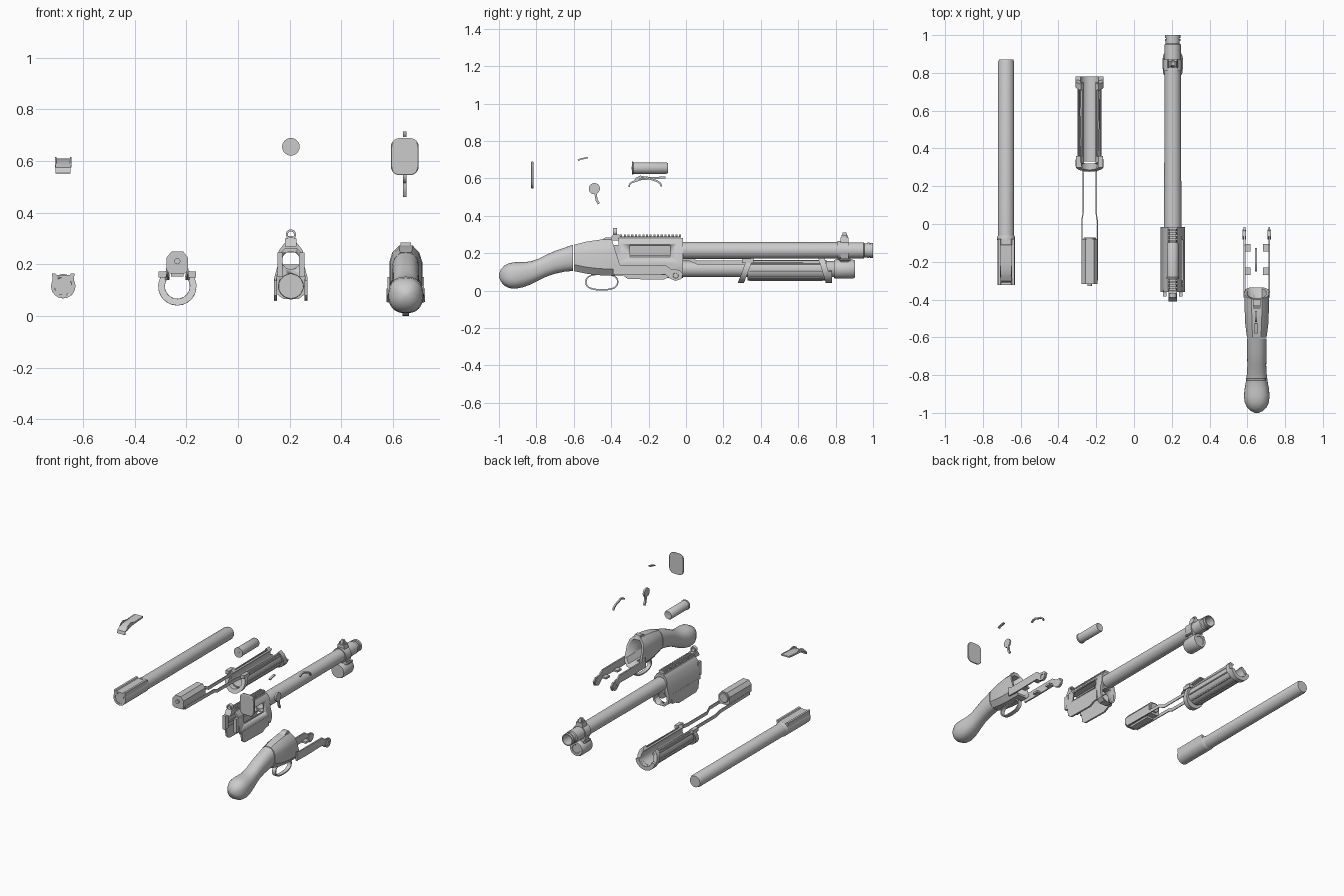
import bpy, bmesh, math
from mathutils import Vector

if "Cube" in bpy.data.objects:
    bpy.data.objects.remove(bpy.data.objects["Cube"])
V = Vector

def make(name, rings, cap=True, closed=False, smooth=True):
    """Skin a list of equal-length closed rings."""
    bm = bmesh.new()
    vs = [[bm.verts.new(p) for p in r] for r in rings]
    n, m = len(rings[0]), len(rings)
    for i in range(m if closed else m - 1):
        a, b = vs[i], vs[(i + 1) % m]
        for k in range(n):
            bm.faces.new((a[k], a[(k + 1) % n], b[(k + 1) % n], b[k]))
    if cap and not closed:
        bm.faces.new(vs[0])
        bm.faces.new(vs[-1])
    bmesh.ops.recalc_face_normals(bm, faces=bm.faces)
    me = bpy.data.meshes.new(name)
    bm.to_mesh(me)
    bm.free()
    ob = bpy.data.objects.new(name, me)
    bpy.context.collection.objects.link(ob)
    if smooth:
        bpy.ops.object.select_all(action='DESELECT')
        bpy.context.view_layer.objects.active = ob
        ob.select_set(True)
        bpy.ops.object.shade_smooth_by_angle(angle=math.radians(32))
    return ob

def box(name, x0, x1, y0, y1, z0, z1):
    return make(name, [[V((x, y, z)) for x, z in ((x0, z0), (x1, z0), (x1, z1), (x0, z1))] for y in (y0, y1)])

def prism_y(name, x, pts, y0, y1, shear=0, zc=0):
    return make(name, [[V((x + a, y + shear * (z - zc), z)) for a, z in pts] for y in (y0, y1)])

def prism_x(name, x0, x1, pts):
    return make(name, [[V((x, y, z)) for y, z in pts] for x in (x0, x1)])

def lathe(name, x, z, prof, hollow=False, n=32):
    """Turn (y, radius) points about a y axis; hollow closes the profile on itself."""
    rings = [[V((x + r * math.cos(2 * math.pi * k / n), y, z + r * math.sin(2 * math.pi * k / n)))
              for k in range(n)] for y, r in prof]
    return make(name, rings, closed=hollow)

def strip(name, x, w, t, path, closed=False):
    """Flat bar of width w and thickness t following a (y, z) path."""
    rings, m = [], len(path)
    for i, (y, z) in enumerate(path):
        p = path[(i - 1) % m] if closed or i else path[0]
        q = path[(i + 1) % m] if closed or i < m - 1 else path[-1]
        d = V((q[0] - p[0], q[1] - p[1])).normalized() * t / 2
        rings.append([V((x + s * w / 2, y - e * d.y, z + e * d.x)) for s, e in ((-1, -1), (1, -1), (1, 1), (-1, 1))])
    return make(name, rings, closed=closed)

def mirror(half):
    return half + [(-a, z) for a, z in reversed(half)]

def arc(r, a0, a1, n, zc):
    return [(r * math.cos(math.radians(a0 + (a1 - a0) * i / n)),
             zc + r * math.sin(math.radians(a0 + (a1 - a0) * i / n))) for i in range(n + 1)]

def cut(ob, cutter):
    cutter.hide_render = True
    m = ob.modifiers.new("cut", 'BOOLEAN')
    m.object, m.operation, m.solver = cutter, 'DIFFERENCE', 'EXACT'
    bpy.context.view_layer.objects.active = ob
    bpy.ops.object.modifier_apply(modifier=m.name)
    bpy.data.objects.remove(cutter)

# ---- magazine tube with feed trough
X = -.677
lathe("magazine_tube", X, .115, [(-.318, .03), (-.318, .034), (-.31, .034), (-.31, .043), (.855, .043), (.87, .038)])
trough = [(-.318, .045), (-.085, .047)]
sec = arc(.047, 30, -210, 20, .115)
sec = sec + [(-.044, .165), (-.03, .165), (-.026, .158), (.026, .158), (.03, .165), (.044, .165)]
prism_y("feed_trough", X, sec, -.322, -.08)
cut(bpy.data.objects["feed_trough"], lathe("trough_cutter", X, .115, [(-.4, .0335), (-.295, .0335)]))
lathe("trough_collar", X, .115, [(-.085, .047), (-.07, .047), (-.06, .043)])

# ---- shell carrier above it
strip("carrier_plate", X, .058, .008, [(-.305, .553), (-.3, .572), (-.28, .583), (-.25, .597), (-.2, .6), (-.11, .605)])
for s in (-1, 1):
    prism_x("carrier_ear", X + s * .029 - .003, X + s * .029 + .003,
            [(-.285, .575), (-.24, .59), (-.11, .6), (-.115, .61), (-.2, .606), (-.245, .615), (-.27, .602)])

# ---- pump forend with action bars and bolt
X, Z = -.235, .115
def c_ring(ri, ro, n=12):
    return arc(ro, 128, 412, n, Z) + arc(ri, 412, 128, n, Z)
prism_y("forend_body", X, c_ring(.048, .06, 18), .33, .75)
for k in range(7):
    a = math.radians(150 + k * 40)
    lathe("forend_rib", X + .058 * math.cos(a), Z + .058 * math.sin(a), [(.34, .006), (.73, .006)], n=8)
prism_y("forend_rear_flange", X, c_ring(.049, .075), .305, .338, .38, Z)
prism_y("forend_front_flange", X, c_ring(.049, .075), .725, .758, -.3, Z)
prism_y("forend_front_lip", X, arc(.075, 190, 350, 10, Z) + arc(.049, 350, 190, 10, Z), .755, .78)
for s in (-1, 1):
    make("action_bar", [[V((X + s * (b + t), y, z + h)) for t, h in ((-.003, -.011), (.003, -.011), (.003, .011), (-.003, .011))]
                        for y, z, b in ((.74, .15, .052), (.32, .15, .045), (.27, .15, .034), (.06, .15, .034), (.02, .168, .041), (-.3, .172, .041))])
    box("action_bar_lug", X + s * .058 - .014, X + s * .058 + .014, .3, .36, .148, .172)
bolt = [(.03, .165), (.042, .178), (.042, .225), (.022, .25)]
prism_y("bolt", X, mirror(bolt), -.318, -.08)
cut(bpy.data.objects["bolt"], lathe("pin_hole", X, .212, [(-.4, .006), (-.25, .006)], n=12))
lathe("bolt_face", X, .212, [(-.085, .033), (-.075, .033), (-.072, .03)])
lathe("firing_pin", X, .212, [(-.328, .012), (-.31, .012)], n=12)
box("bolt_foot", X - .024, X + .024, -.29, -.12, .152, .17)

# ---- barrel
X = .205
lathe("barrel", X, .215, [(-.06, .046), (.95, .043), (.955, .037), (.97, .037), (.97, .041), (.98, .041), (.98, .036),
                          (.985, .036), (.985, .04), (1, .04), (1, .034), (-.06, .034)], True)
lathe("barrel_clamp", X, .215, [(.81, .05), (.87, .05), (.87, .041), (.81, .041)], True)
lathe("magazine_cap", X, .115, [(.79, .047), (.8, .051), (.89, .051), (.903, .046), (.903, .03), (.9, .028)])
prism_y("barrel_bridge", X, [(-.05, .2), (-.035, .15), (.035, .15), (.05, .2), (.043, .2), (-.043, .2)], .825, .87)
for s in (-1, 1):
    lathe("clamp_screw", X + s * .047, .165, [(.82, .008), (.88, .008)], n=10)
prism_y("sight_base", X, [(-.03, .245), (.03, .245), (.022, .285), (-.022, .285)], .825, .87)
prism_x("front_sight", X - .009, X + .009, [(.83, .28), (.868, .28), (.858, .31), (.838, .31)])
for s in (-1, 1):
    box("sight_wing", X + s * .016 - .003, X + s * .016 + .003, .832, .862, .28, .297)

# ---- upper receiver shell, open below
outer = [(0.026, .28), (.047, .252), (.053, .19), (.064, .15), (.064, .135)]
inner = [(.055, .135), (.055, .15), (.045, .19), (.042, .24), (.022, .262)]
half = outer + inner
sec = outer + inner + [(-a, z) for a, z in reversed(inner)] + [(-a, z) for a, z in reversed(outer)]
shell = prism_y("receiver_shell", X, sec, -.36, -.04)
cut(shell, box("port_cutter", X + .03, X + .09, -.3, -.085, .18, .245))
wall = prism_y("receiver_front", X, mirror([(.03, .066), (.055, .085), (.064, .12), (.064, .15), (.053, .19), (.047, .252), (.026, .28)]), -.065, -.015)
cut(wall, lathe("bore_cutter", X, .215, [(-.2, .036), (.1, .036)]))
cut(wall, lathe("magazine_cutter", X, .115, [(-.2, .048), (.1, .048)]))
for s in (-1, 1):
    prism_x("side_skirt", X + s * .059 - .006, X + s * .059 + .006,
            [(-.345, .145), (-.335, .08), (-.31, .062), (-.12, .058), (-.085, .075), (-.05, .08), (-.05, .145)])
    prism_x("inner_guide", X + s * .046 - .004, X + s * .046 + .004, [(-.34, .175), (-.34, .187), (-.07, .187), (-.07, .175)])
    box("rear_lug", X + s * .042 - .01, X + s * .042 + .01, -.385, -.35, .15, .245)
box("rail_base", X - .018, X + .018, -.36, -.03, .276, .29)
for i in range(17):
    y = -.352 + i * .0197
    prism_y("rail_tooth", X, [(-.017, .288), (-.022, .293), (-.018, .301), (.018, .301), (.022, .293), (.017, .288)], y, y + .011)
prism_x("rear_sight_base", X - .022, X + .022, [(-.41, .268), (-.345, .268), (-.355, .3), (-.39, .3)])
lathe("rear_sight_ring", X, .315, [(-.39, .02), (-.368, .02), (-.368, .012), (-.39, .012)], True, 20)

# ---- loose shell
lathe("shell_case", X, .655, [(-.29, .034), (-.283, .034), (-.28, .031), (-.105, .031), (-.097, .026), (-.1, .008)])
lathe("shell_primer", X, .655, [(-.292, .008), (-.285, .008)], n=16)

# ---- trigger frame
X = .65
def oct_ring(y, hw, z0, z1, shear=0):
    h = [(hw * .55, z0), (hw, z0 + .035), (hw, z0 + (z1 - z0) * .66), (hw * .82, z0 + (z1 - z0) * .86), (hw * .42, z1)]
    return [V((X + a, y - shear * (z - z0), z)) for a, z in mirror(h)]
frame = make("trigger_frame", [oct_ring(-.6, .052, .104, .245), oct_ring(-.53, .061, .09, .262),
                               oct_ring(-.46, .064, .082, .272), oct_ring(-.335, .064, .08, .272, .32)])
cut(frame, make("cavity_cutter", [oct_ring(y, .05, .1, .254) for y in (-.52, -.2)]))
cut(frame, box("trigger_slot", X - .012, X + .012, -.47, -.41, .05, .12))
prism_x("safety_rib", X - .02, X + .02, [(-.46, .265), (-.395, .265), (-.4, .285), (-.43, .285)])
for s in (-1, 1):
    x = X + s * .066
    arm = prism_x("frame_arm", x - .005, x + .005, [(-.39, .15), (-.36, .138), (-.11, .138), (-.08, .115), (-.035, .11), (-.015, .09),
                                            (-.025, .062), (-.055, .052), (-.085, .064), (-.11, .085), (-.3, .082), (-.39, .085)])
    for y, r in ((-.055, .027),):
        ring = [[V((x + s * d, y + q * math.cos(k * math.pi / 12), .08 + q * math.sin(k * math.pi / 12))) for k in range(24)]
                for d, q in ((-.008, r), (.009, r), (.009, r * .55), (.005, r * .5))]
        make("pivot_boss", ring)
    for y in (-.125, -.25):
        box("arm_tab", X + s * .047 - .015, X + s * .047 + .015, y - .02, y + .02, .082, .095)
path = [(-.45 + .085 * math.copysign(abs(math.cos(t)) ** .8, math.cos(t)), .046 + .042 * math.copysign(abs(math.sin(t)) ** .8, math.sin(t)))
        for t in [i * math.pi / 14 for i in range(28)]]
strip("trigger_guard", X, .026, .008, path, True)

# ---- bird-head grip
prof = [(-.605, .105, .245, .052), (-.65, .101, .229, .052), (-.7, .09, .212, .051), (-.75, .073, .19, .05),
        (-.79, .053, .17, .052), (-.83, .033, .156, .057), (-.87, .018, .152, .064), (-.91, .01, .152, .068),
        (-.945, .013, .147, .064), (-.972, .027, .133, .051), (-.99, .048, .113, .032), (-1, .072, .09, .01)]
rings = []
for y, z0, z1, hw in prof:
    r = []
    for k in range(32):
        c, s = math.cos(k * math.pi / 16), math.sin(k * math.pi / 16)
        r.append(V((X + hw * math.copysign(abs(c) ** .85, c), y, (z0 + z1) / 2 + (z1 - z0) / 2 * math.copysign(abs(s) ** .85, s))))
    rings.append(r)
make("grip", rings)

# ---- butt plate, latch, trigger and hammer floating above
X = .646
def pad(sc, y):
    return [V((X + sc * (cx * .02 + .034 * math.cos(a)), y, .617 + sc * (cz * .038 + .034 * math.sin(a))))
            for cx, cz, q in ((1, 1, 0), (-1, 1, 1), (-1, -1, 2), (1, -1, 3))
            for a in [math.pi / 2 * (q + i / 6) for i in range(7)]]
make("butt_plate", [pad(.94, -.828), pad(1, -.825), pad(1, -.817), pad(.96, -.815)])
strip("latch", X, .015, .008, [(-.578, .697), (-.56, .704), (-.525, .711)])
ring = [(-.49 + .03 * math.cos(i * math.pi / 10), .545 + .03 * math.sin(i * math.pi / 10)) for i in range(20)]
prism_x("trigger_pivot", X - .006, X + .006, ring)
strip("trigger_blade", X, .012, .013, [(-.482, .522), (-.481, .5), (-.477, .482), (-.466, .464)])
strip("hammer_arm", X, .011, .01, [(-.25, .592), (-.235, .602), (-.21, .606), (-.185, .595), (-.155, .586), (-.138, .573), (-.131, .557)])
